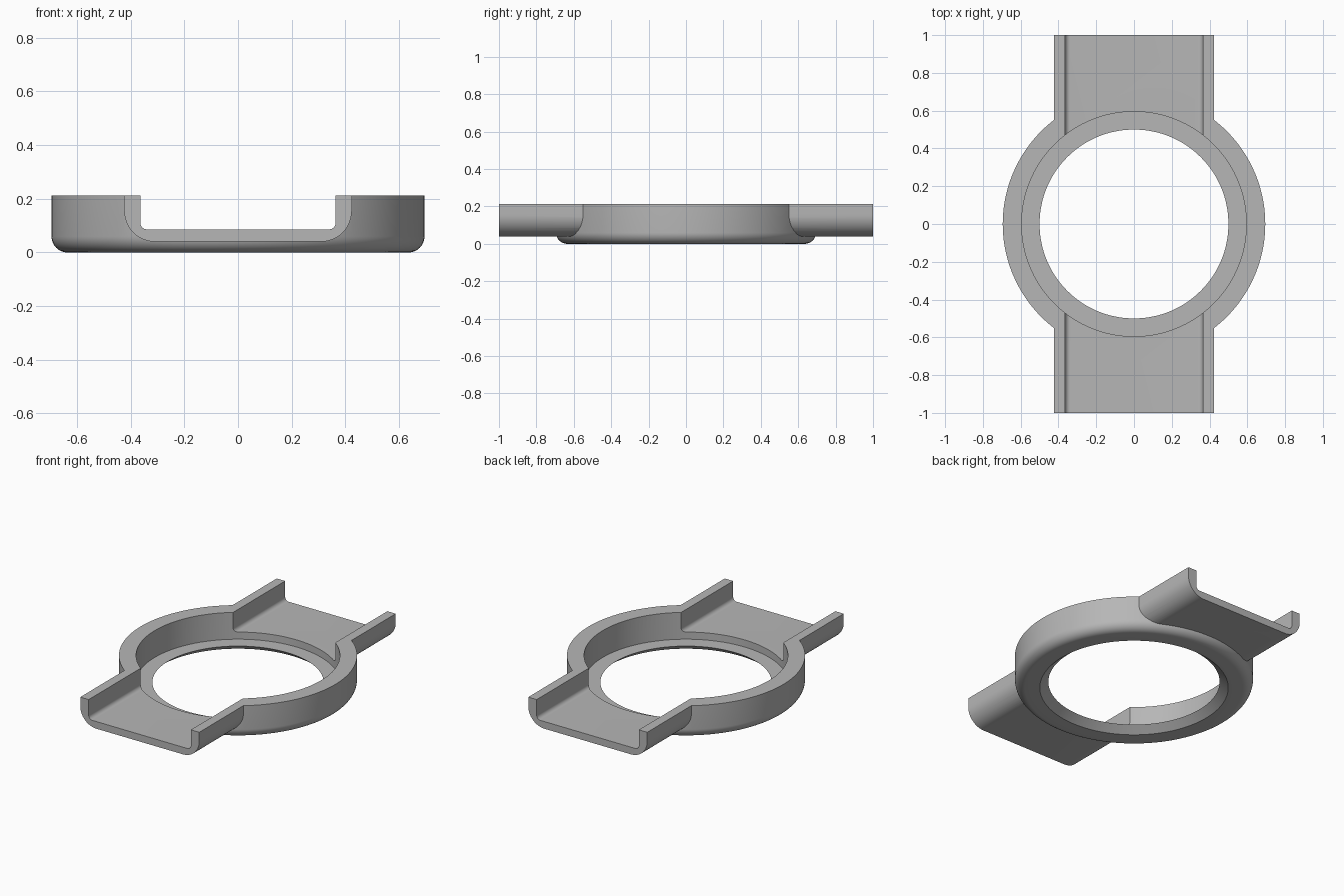
import bpy, bmesh
from math import sin, cos, pi, radians

if "Cube" in bpy.data.objects:
    bpy.data.objects.remove(bpy.data.objects["Cube"], do_unlink=True)

TOP = 0.213
LEDGE = 0.04
SEGMENTS = 144

gray = bpy.data.materials.new("plain gray")
gray.use_nodes = True
color = (0.47, 0.47, 0.47, 1)
gray.diffuse_color = color
gray.node_tree.nodes["Principled BSDF"].inputs["Base Color"].default_value = color


def arc(cx, cz, r, start, end, n=12):
    """Points on an arc, angles in degrees."""
    angles = [radians(start + (end - start) * i / n) for i in range(n + 1)]
    return [(cx + r * cos(a), cz + r * sin(a)) for a in angles]


def finish(name, bm):
    bmesh.ops.recalc_face_normals(bm, faces=bm.faces[:])
    mesh = bpy.data.meshes.new(name)
    bm.to_mesh(mesh)
    bm.free()
    mesh.materials.append(gray)
    obj = bpy.data.objects.new(name, mesh)
    bpy.context.collection.objects.link(obj)
    return obj


def lathe(name, profile):
    """Solid of revolution; the profile starts and ends on the axis."""
    bm = bmesh.new()
    verts = [bm.verts.new((r, 0, z)) for r, z in profile]
    edges = [bm.edges.new(pair) for pair in zip(verts, verts[1:])]
    bmesh.ops.spin(bm, geom=verts + edges, cent=(0, 0, 0), axis=(0, 0, 1),
                   angle=2 * pi, steps=SEGMENTS, use_duplicate=False)
    bmesh.ops.remove_doubles(bm, verts=bm.verts[:], dist=1e-5)
    return finish(name, bm)


def trough(name, half_width, bottom, top, radius, length):
    """Bar along y with rounded lower corners."""
    right = arc(half_width - radius, bottom + radius, radius, -90, 0)
    right.append((half_width, top))
    outline = right + [(-x, z) for x, z in reversed(right)]
    bm = bmesh.new()
    face = bm.faces.new([bm.verts.new((x, -length / 2, z)) for x, z in outline])
    extruded = bmesh.ops.extrude_face_region(bm, geom=[face])["geom"]
    moved = [v for v in extruded if isinstance(v, bmesh.types.BMVert)]
    bmesh.ops.translate(bm, verts=moved, vec=(0, length, 0))
    return finish(name, bm)


def combine(target, tool, operation):
    tool.hide_render = True
    mod = target.modifiers.new(operation.lower(), 'BOOLEAN')
    mod.operation = operation
    mod.solver = 'EXACT'
    mod.object = tool
    bpy.context.view_layer.objects.active = target
    bpy.ops.object.modifier_apply(modifier=mod.name)
    bpy.data.objects.remove(tool, do_unlink=True)


# Round body with a rolled lower edge
body = lathe("ring_holder", [(0, 0)] + arc(0.635, 0.06, 0.06, -90, 0)
             + [(0.695, TOP), (0, TOP)])

# Arms on both sides, then the open channel through them
combine(body, trough("arm_bar", 0.424, LEDGE, TOP, 0.115, 2), 'UNION')
combine(body, trough("channel_cutter", 0.364, 0.086, TOP + 0.1, 0.025, 2.2), 'DIFFERENCE')

# Stepped bore: flared underside, narrow hole, ledge and wide pocket
bore = [(0, -0.04), (0.6, -0.04), (0.5, LEDGE), (0.595, LEDGE),
        (0.595, TOP + 0.1), (0, TOP + 0.1)]
combine(body, lathe("bore_cutter", bore), 'DIFFERENCE')

# Smooth curves, crisp edges
bpy.ops.object.select_all(action='DESELECT')
body.select_set(True)
bpy.context.view_layer.objects.active = body
bpy.ops.object.shade_smooth_by_angle(angle=radians(30))
